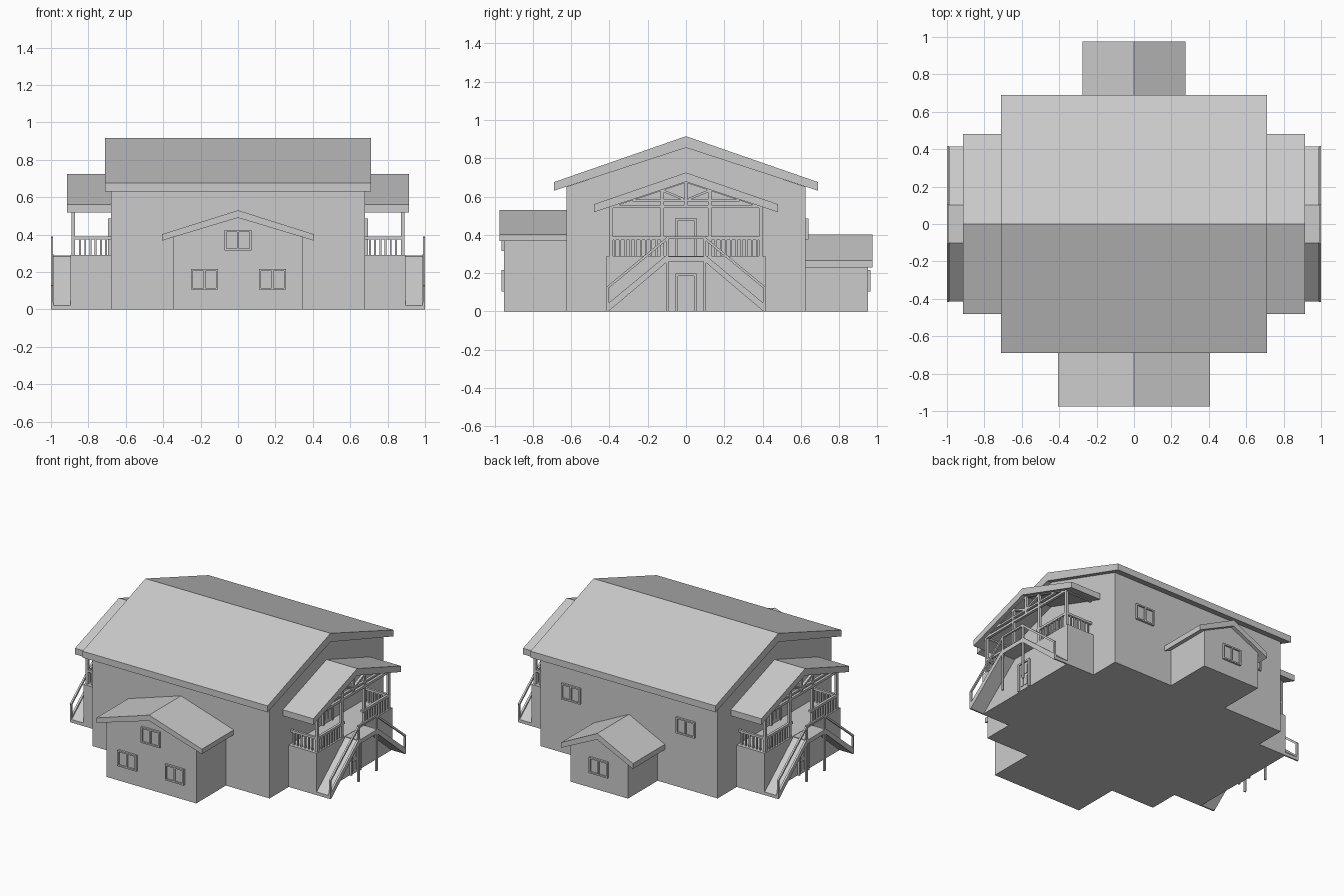
import bpy, bmesh
from mathutils import Vector

if "Cube" in bpy.data.objects:
    bpy.data.objects.remove(bpy.data.objects["Cube"])


def prism(name, pts, axis, a, b):
    """Extrude a 2D profile along axis 'x' (pts = y,z) or 'y' (pts = x,z)."""
    bm = bmesh.new()
    place = (lambda u, v, t: (t, u, v)) if axis == 'x' else (lambda u, v, t: (u, t, v))
    lo = [bm.verts.new(place(u, v, a)) for u, v in pts]
    hi = [bm.verts.new(place(u, v, b)) for u, v in pts]
    bm.faces.new(lo)
    bm.faces.new(hi[::-1])
    n = len(pts)
    for i in range(n):
        j = (i + 1) % n
        bm.faces.new((lo[i], lo[j], hi[j], hi[i]))
    bmesh.ops.recalc_face_normals(bm, faces=bm.faces)
    me = bpy.data.meshes.new(name)
    bm.to_mesh(me)
    bm.free()
    ob = bpy.data.objects.new(name, me)
    bpy.context.collection.objects.link(ob)
    return ob


def box(name, x0, x1, y0, y1, z0, z1):
    return prism(name, [(x0, z0), (x1, z0), (x1, z1), (x0, z1)], 'y', y0, y1)


def beam(name, p, q, w, x0, x1):
    """Slanted bar in the yz plane, w thick, between x0 and x1."""
    p, q = Vector(p), Vector(q)
    d = (q - p).normalized()
    n = Vector((-d.y, d.x)) * w / 2
    return prism(name, [p + n, q + n, q - n, p - n], 'x', x0, x1)


def roof(name, axis, a, b, half, top, under, eave_top, eave_bottom):
    return prism(name, [(-half, eave_bottom), (-half, eave_top), (0, top),
                        (half, eave_top), (half, eave_bottom), (0, under)], axis, a, b)


def walls(name, axis, a, b, half, eave, peak):
    return prism(name, [(-half, 0), (half, 0), (half, eave), (0, peak), (-half, eave)], axis, a, b)


def window(x, y, z, out):
    """Two-pane window on a wall at y, facing out (+1 or -1)."""
    w, h, f = 0.072, 0.055, 0.01
    deep, shallow = y + out * 0.014, y + out * 0.004
    box("window_pane", x - w, x + w, y - out * 0.01, shallow, z - h, z + h)
    for c in (-w + f / 2, 0, w - f / 2):
        box("window_stile", x + c - f / 2, x + c + f / 2, y, deep, z - h, z + h)
    for c in (-h + f / 2, h - f / 2):
        box("window_rail", x - w, x + w, y, deep, z + c - f / 2, z + c + f / 2)


# Main hall
walls("main_walls", 'x', -0.68, 0.68, 0.625, 0.65, 0.86)
roof("main_roof", 'x', -0.71, 0.71, 0.69, 0.915, 0.855, 0.675, 0.63)

# Front and back annexes
walls("front_annex_walls", 'y', -0.95, -0.6, 0.345, 0.39, 0.495)
roof("front_annex_roof", 'y', -0.975, -0.62, 0.405, 0.53, 0.49, 0.402, 0.368)
walls("back_annex_walls", 'y', 0.6, 0.95, 0.22, 0.26, 0.362)
roof("back_annex_roof", 'y', 0.62, 0.975, 0.275, 0.402, 0.36, 0.267, 0.23)

# Windows
for wx, wz in ((0, 0.37), (-0.18, 0.16), (0.185, 0.16)):
    window(wx, -0.95, wz, -1)
window(0, 0.95, 0.16, 1)
for wx in (-0.44, 0.44):
    window(wx, 0.625, 0.43, 1)


def door(s, x, z0):
    """Framed door with raised panels on a side wall."""
    a, b = s * (x - 0.01), s * (x + 0.014)
    box("door_leaf", a, s * (x + 0.006), -0.045, 0.045, z0, z0 + 0.19)
    box("door_lintel", a, b, -0.056, 0.056, z0 + 0.185, z0 + 0.197)
    for t in (-1, 1):
        box("door_jamb", a, b, t * 0.056, t * 0.043, z0, z0 + 0.19)
        for k in (0.025, 0.105):
            box("door_panel", a, s * (x + 0.01), t * 0.005, t * 0.032, z0 + k, z0 + k + 0.06)


# Side porches, mirrored left and right
for s in (-1, 1):
    box("porch_platform", s * 0.66, s * 0.895, -0.415, 0.415, 0, 0.29)
    roof("porch_roof", 'x', s * 0.67, s * 0.915, 0.48, 0.725, 0.677, 0.56, 0.518)
    door(s, 0.68, 0.29)
    door(s, 0.895, 0)

    # Gable truss
    i, o = s * 0.872, s * 0.89
    box("truss_beam", i, o, -0.40, 0.40, 0.54, 0.556)
    box("truss_collar", i, o, -0.28, 0.28, 0.573, 0.585)
    box("king_post", i, o, -0.008, 0.008, 0.55, 0.685)
    for t in (-1, 1):
        beam("truss_rafter", (t * 0.40, 0.548), (0, 0.68), 0.016, i, o)
        beam("truss_brace", (t * 0.01, 0.585), (t * 0.12, 0.63), 0.012, i, o)
        box("eave_plate", s * 0.68, o, t * 0.382, t * 0.40, 0.54, 0.556)

        # Posts and railing
        for y in (0.125, 0.39):
            top = 0.64 if y < 0.2 else 0.55
            box("porch_post", i, o, t * (y - 0.009), t * (y + 0.009), 0.28, top)
        box("porch_rail", i, o, t * 0.10, t * 0.39, 0.374, 0.39)
        box("porch_side_rail", s * 0.68, o, t * 0.382, t * 0.398, 0.374, 0.39)
        for k in range(9):
            y = 0.15 + k * 0.027
            box("baluster", s * 0.876, s * 0.886, t * y, t * (y + 0.01), 0.285, 0.376)
        for k in range(6):
            x = 0.70 + k * 0.028
            box("side_baluster", s * x, s * (x + 0.01), t * 0.385, t * 0.395, 0.285, 0.376)

        # Stair flight, stringer and handrail
        prism("stair_ramp", [(t * 0.10, 0.285), (t * 0.415, 0.022), (t * 0.415, 0),
                             (t * 0.405, 0), (t * 0.10, 0.258)], 'x', s * 0.89, s * 0.99)
        prism("stair_stringer", [(t * 0.10, 0.295), (t * 0.415, 0.035), (t * 0.415, 0),
                                 (t * 0.405, 0), (t * 0.10, 0.258)], 'x', s * 0.986, s * 1.0)
        beam("stair_handrail", (t * 0.095, 0.384), (t * 0.413, 0.122), 0.013, s * 0.988, s * 1.0)
        box("stair_end_post", s * 0.988, s * 1.0, t * 0.403, t * 0.415, 0, 0.126)
        box("landing_post", s * 0.988, s * 1.0, t * 0.092, t * 0.105, 0, 0.39)

    # Landing between the flights
    box("stair_landing", s * 0.89, s * 1.0, -0.102, 0.102, 0.26, 0.288)
    box("landing_rail", s * 0.988, s * 1.0, -0.10, 0.10, 0.378, 0.39)
